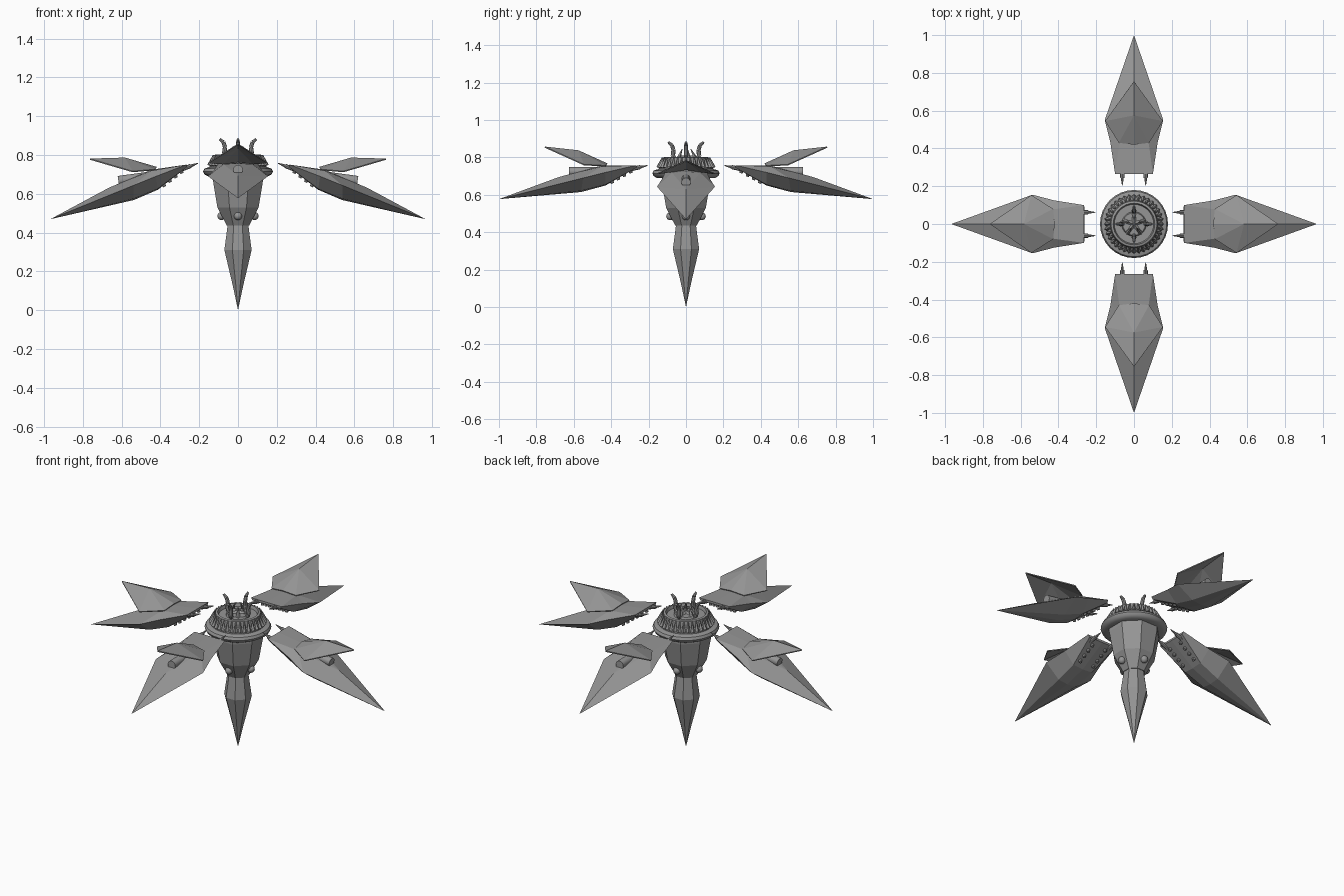
import bpy, bmesh, math
from mathutils import Matrix, Vector

if "Cube" in bpy.data.objects:
    bpy.data.objects.remove(bpy.data.objects["Cube"])

grey = bpy.data.materials.new("stone_grey")
grey.diffuse_color = (0.3, 0.3, 0.3, 1)
grey.use_nodes = True
grey.node_tree.nodes["Principled BSDF"].inputs["Base Color"].default_value = grey.diffuse_color


def add_object(name, bm, mat=Matrix(), smooth=False):
    bmesh.ops.recalc_face_normals(bm, faces=bm.faces)
    me = bpy.data.meshes.new(name)
    bm.to_mesh(me)
    bm.free()
    me.materials.append(grey)
    ob = bpy.data.objects.new(name, me)
    bpy.context.collection.objects.link(ob)
    ob.matrix_world = mat
    if smooth:
        bpy.ops.object.select_all(action='DESELECT')
        ob.select_set(True)
        bpy.context.view_layer.objects.active = ob
        bpy.ops.object.shade_smooth_by_angle(angle=math.radians(40))
    return ob


def lathe(name, profile, sides, offset=0.0, smooth=False):
    """Revolve (radius, z) points; zero radius closes to a point."""
    bm = bmesh.new()
    rings = []
    for r, z in profile:
        n = 1 if r == 0 else sides
        rings.append([bm.verts.new((r * math.cos(offset + i * math.tau / sides),
                                    r * math.sin(offset + i * math.tau / sides), z))
                      for i in range(n)])
    for a, b in zip(rings, rings[1:]):
        for i in range(sides):
            j = (i + 1) % sides
            quad = [a[i % len(a)], a[j % len(a)], b[j % len(b)], b[i % len(b)]]
            bm.faces.new(list(dict.fromkeys(quad)))
    return add_object(name, bm, smooth=smooth)


def tube(bm, p, q, r1, r2, seg=8):
    """Tapered rod from p to q."""
    p, q = Vector(p), Vector(q)
    rot = (q - p).to_track_quat('Z', 'Y').to_matrix().to_4x4()
    bmesh.ops.create_cone(bm, cap_ends=True, segments=seg, radius1=r1, radius2=r2,
                          depth=(q - p).length, matrix=Matrix.Translation((p + q) / 2) @ rot)


def mirrored(points, faces):
    """Mesh from half of a shape: points with y > 0 and their faces are mirrored."""
    bm = bmesh.new()
    right = {k: bm.verts.new(v) for k, v in points.items()}
    left = {k: right[k] if v[1] == 0 else bm.verts.new((v[0], -v[1], v[2]))
            for k, v in points.items()}
    for f in faces:
        bm.faces.new([right[c] for c in f])
        bm.faces.new([left[c] for c in reversed(f)])
    return bm


# Central body: faceted shell and hanging spike
lathe("body_shell", [(0, .72), (.14, .72), (.14, .67), (.115, .53), (.062, .435),
                     (0, .435)], 8, math.pi / 8)
lathe("lower_spike", [(0, .436), (.058, .436), (.076, .31), (.03, .13), (0, 0)], 8, math.pi / 8)

# Round collar and stepped crown on top
lathe("collar", [(.12, .69), (.155, .69), (.173, .70), (.18, .715), (.173, .73),
                 (.15, .737), (.12, .737)], 32, smooth=True)
lathe("crown", [(.148, .73), (.143, .755), (.128, .765), (.122, .80), (.11, .803),
                (.104, .785), (.065, .785), (.06, .797), (0, .80)], 32, smooth=True)

# Ring of teeth around the crown
bm = bmesh.new()
for i in range(36):
    a = i * math.tau / 36
    c, s = math.cos(a), math.sin(a)
    tube(bm, (.148 * c, .148 * s, .745), (.126 * c, .126 * s, .80), .011, .003, 4)
add_object("crown_teeth", bm)

# Four curved horns
bm = bmesh.new()
path = [(.055, .78, .011), (.07, .81, .012), (.067, .84, .011), (.075, .865, .010), (.095, .882, .006)]
for i in range(4):
    c, s = math.cos(i * math.pi / 2), math.sin(i * math.pi / 2)
    for (r, z, w), (r2, z2, w2) in zip(path, path[1:]):
        tube(bm, (r * c, r * s, z), (r2 * c, r2 * s, z2), w, w2)
add_object("horns", bm, smooth=True)

# Star of five spikes in the middle
bm = bmesh.new()
for i in range(5):
    a = math.pi / 2 + i * math.tau / 5
    c, s = math.cos(a), math.sin(a)
    tube(bm, (.055 * c, .055 * s, .785), (.025 * c, .025 * s, .845), .014, .002, 5)
    tube(bm, (0, 0, .80), (.055 * c, .055 * s, .80), .012, .008, 4)
add_object("crown_star", bm)

# Round studs low on the body
bm = bmesh.new()
for i in range(4):
    a = i * math.pi / 2
    bmesh.ops.create_uvsphere(bm, u_segments=12, v_segments=8, radius=.021, matrix=Matrix.Translation(
        (.085 * math.cos(a), .085 * math.sin(a), .485)))
add_object("body_studs", bm, smooth=True)

# Wing shapes, laid out along +x
hull_points = dict(
    A=(.265, .10, .758), E=(.265, 0, .758), B=(.45, .075, .752), G=(.45, 0, .757),
    M=(.43, .125, .72), D=(.55, .155, .69), C=(.68, 0, .695), T=(1, 0, .577),
    a=(.265, .09, .745), e=(.265, 0, .745), m=(.43, .065, .655), n=(.43, 0, .65),
    d=(.56, .06, .622), f=(.56, 0, .615))
hull_faces = ["EABG", "GBC", "AMB", "BMD", "BDC", "CDT", "EeaA", "AamM",
              "MmdD", "DdT", "eamn".replace("amn", "nma"), "nfdm", "fTd"]
fin_points = dict(i=(.42, 0, .768), j=(.43, .08, .757), k=(.545, .153, .763),
                  p=(.575, 0, .838), t=(.755, 0, .858))
fin_faces = ["ijp", "jkp", "pkt"]

pivot = Vector((.21, 0, .756))
for i, name in enumerate(("right", "back", "left", "front")):
    # side wings droop further than the front and back ones
    droop = math.radians(8) if i % 2 == 0 else 0
    mat = (Matrix.Rotation(i * math.pi / 2, 4, 'Z') @ Matrix.Translation(pivot)
           @ Matrix.Rotation(droop, 4, 'Y') @ Matrix.Translation(-pivot))
    add_object(name + "_wing", mirrored(hull_points, hull_faces), mat)

    # raised fin above the wing
    fin = add_object(name + "_fin", mirrored(fin_points, fin_faces), mat)
    solid = fin.modifiers.new("thickness", 'SOLIDIFY')
    solid.thickness = .006

    # barrel under the fin
    bm = bmesh.new()
    tube(bm, (.46, 0, .724), (.625, 0, .724), .025, .025, 12)
    add_object(name + "_barrel", bm, mat, True)

    # pair of prongs at the root
    bm = bmesh.new()
    for y in (-.062, .062):
        tube(bm, (.29, y, .738), (.245, y, .748), .011, .011)
        tube(bm, (.245, y, .748), (.205, y, .757), .008, .002)
    add_object(name + "_prongs", bm, mat, True)

    # rows of small rivets on the underside
    bm = bmesh.new()
    for y in (-.045, .045):
        for k in range(4):
            x = .30 + .033 * k
            z = .745 - (x - .265) * .55
            tube(bm, (x, y, z + .008), (x - .006, y, z - .010), .012, .008)
    add_object(name + "_rivets", bm, mat)
